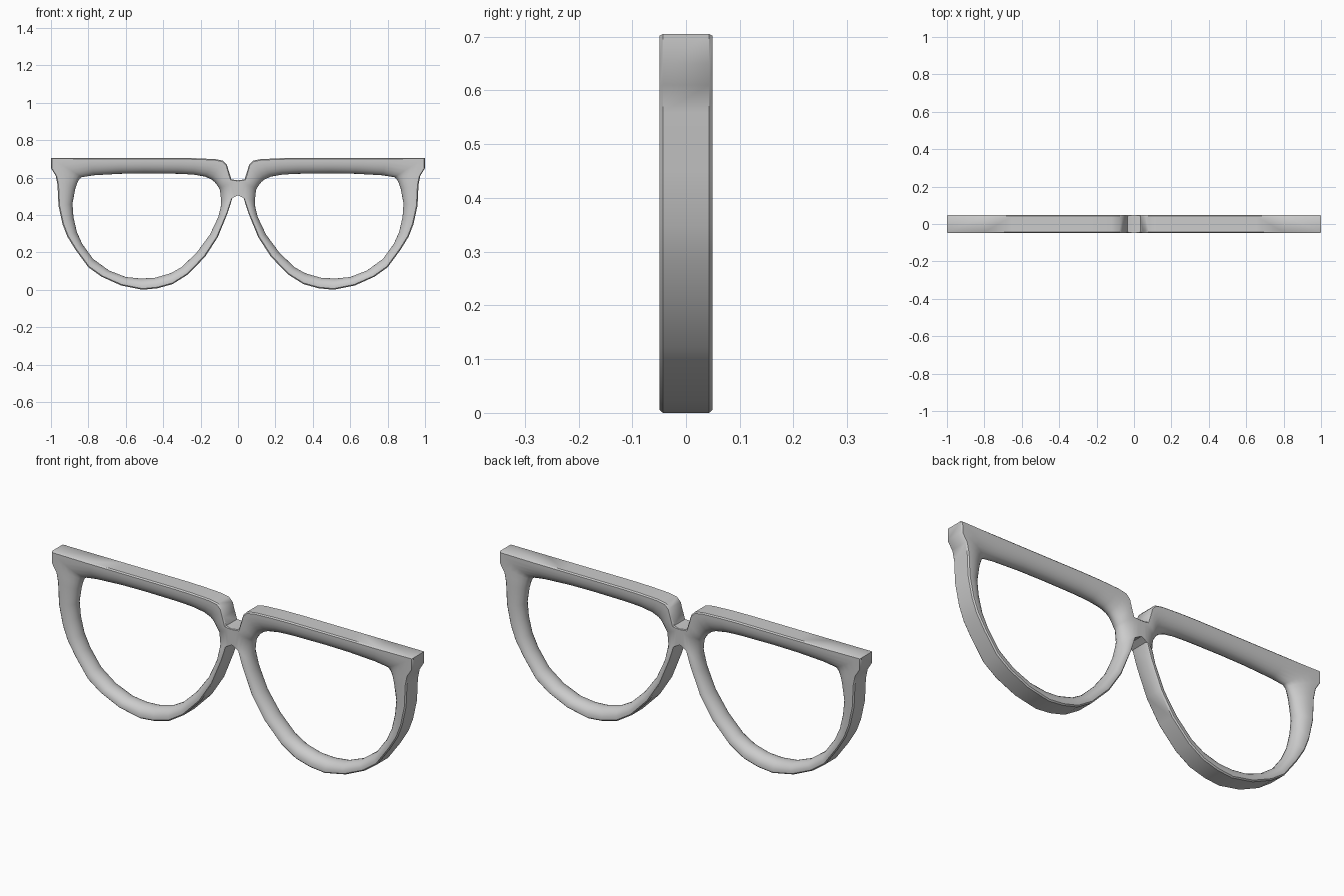
import bpy, bmesh
from math import sin, cos, pi, radians
from mathutils import Vector

if "Cube" in bpy.data.objects:
    bpy.data.objects.remove(bpy.data.objects["Cube"])

# Paired outline points of one half: outer x, z and lens opening x, z
PAIRS = [
    (0, .505, .09, .475), (0, .585, .096, .53), (.035, .59, .1, .542),
    (.048, .63, .112, .56), (.06, .67, .124, .575), (.08, .69, .142, .59),
    (.12, .698, .176, .605), (.22, .703, .24, .616), (.32, .705, .32, .62),
    (.5, .705, .5, .622), (.65, .705, .63, .62), (.8, .705, .77, .612),
    (1, .705, .835, .602), (1, .65, .848, .592), (.975, .61, .86, .57),
    (.965, .56, .87, .54), (.96, .45, .885, .46), (.938, .35, .88, .39),
    (.913, .285, .862, .31), (.87, .215, .833, .245), (.8, .12, .775, .165),
    (.73, .07, .69, .103), (.625, .023, .6, .068), (.51, 0, .52, .06),
    (.43, .008, .444, .064), (.35, .03, .36, .088), (.27, .08, .3, .122),
    (.176, .176, .22, .2), (.107, .283, .15, .295), (.053, .417, .105, .39),
    (.03, .49, .092, .445),
]
HALF = .049      # half thickness
BEVEL = .006     # softened outer edges
FLAT = .2        # flat share of the face before it rounds into the opening
STEPS = 12


def section(ox, oz, ix, iz):
    """Flat outer wall, faces rolling over into the lens opening."""
    o, i = Vector((ox, 0, oz)), Vector((ix, 0, iz))
    b = 0 if ox == 0 else BEVEL
    pts = [o + Vector((0, -HALF + b, 0))]
    t_edge = BEVEL / (i - o).length
    pts.append(o.lerp(i, t_edge) + Vector((0, -HALF, 0)))
    for k in range(STEPS + 1):
        a = pi * k / STEPS
        t = FLAT + (1 - FLAT) * sin(a)
        pts.append(o.lerp(i, t) + Vector((0, -HALF * cos(a), 0)))
    pts.append(o.lerp(i, t_edge) + Vector((0, HALF, 0)))
    pts.append(o + Vector((0, HALF - b, 0)))
    return pts


# Half frame lofted around the lens, left open where it meets the centre plane
bm = bmesh.new()
rings = [[bm.verts.new(p) for p in section(*row)] for row in PAIRS]
n = len(rings[0])
for r in range(len(rings)):
    a, b = rings[r], rings[(r + 1) % len(rings)]
    for k in range(n):
        if r == 0 and k == n - 1:
            continue
        m = (k + 1) % n
        bm.faces.new((a[k], a[m], b[m], b[k]))

# Mirror to the other side and weld the bridge
dup = bmesh.ops.duplicate(bm, geom=bm.verts[:] + bm.edges[:] + bm.faces[:])
for e in dup["geom"]:
    if isinstance(e, bmesh.types.BMVert):
        e.co.x *= -1
bmesh.ops.remove_doubles(bm, verts=bm.verts[:], dist=.0005)
bmesh.ops.recalc_face_normals(bm, faces=bm.faces[:])

mesh = bpy.data.meshes.new("glasses_frame")
bm.to_mesh(mesh)
bm.free()
frame = bpy.data.objects.new("glasses_frame", mesh)
bpy.context.collection.objects.link(frame)
bpy.context.view_layer.objects.active = frame
frame.select_set(True)
bpy.ops.object.shade_smooth_by_angle(angle=radians(40))
